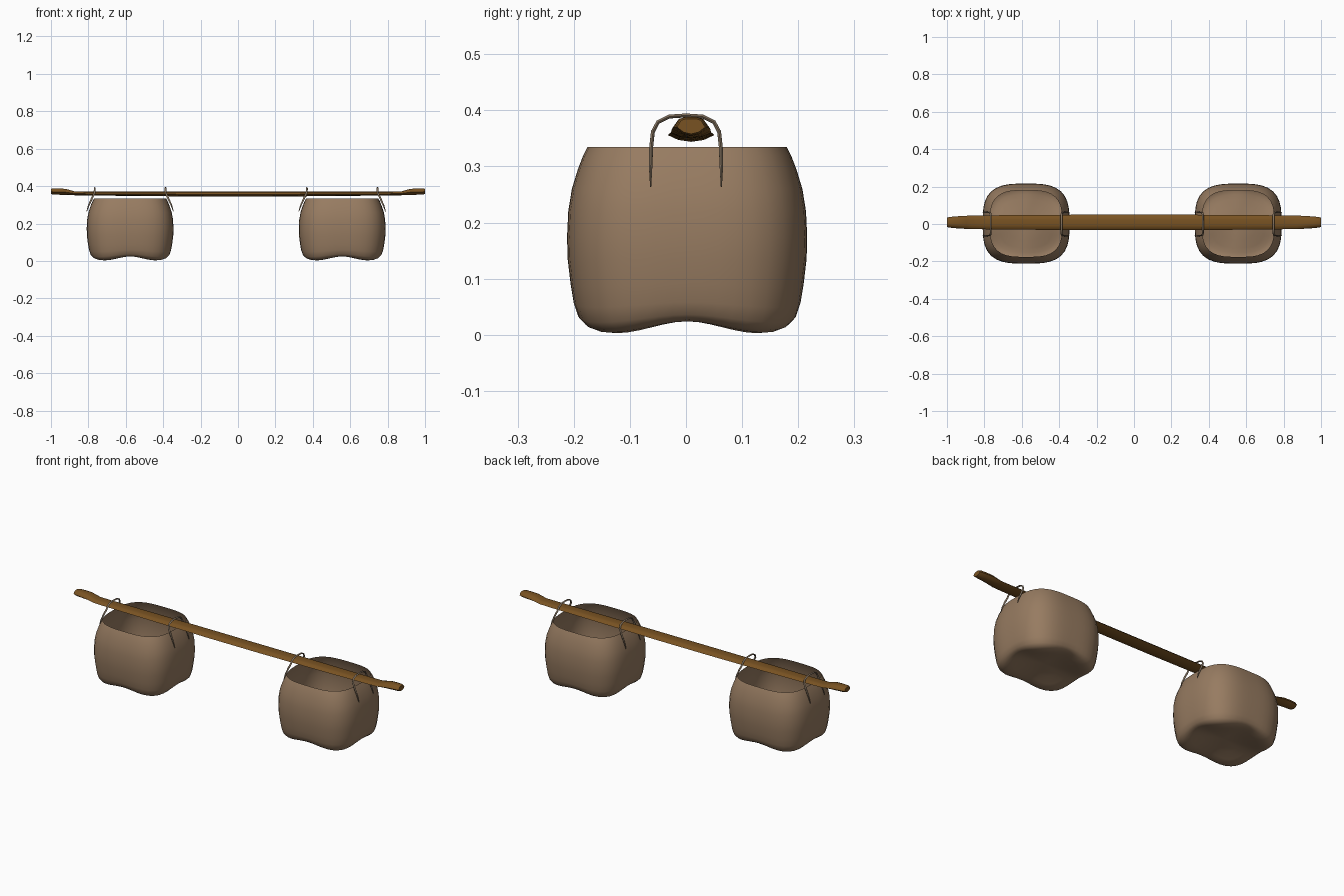
import bpy, bmesh, math
from mathutils import Vector

if "Cube" in bpy.data.objects:
    bpy.data.objects.remove(bpy.data.objects["Cube"])


def material(name, rgb):
    m = bpy.data.materials.new(name)
    m.diffuse_color = (*rgb, 1)
    m.use_nodes = True
    m.node_tree.nodes["Principled BSDF"].inputs["Base Color"].default_value = m.diffuse_color
    return m


WOVEN = material("woven tan", (0.31, 0.20, 0.12))
WOOD = material("brown wood", (0.19, 0.085, 0.016))
ROPE = material("grey brown rope", (0.23, 0.17, 0.115))


def loft(name, rings, mat, cap_start=True, cap_end=True, angle=60):
    """Skin a list of equal-length closed rings."""
    bm = bmesh.new()
    loops = [[bm.verts.new(p) for p in r] for r in rings]
    n = len(loops[0])
    for a, b in zip(loops, loops[1:]):
        for i in range(n):
            j = (i + 1) % n
            bm.faces.new((a[i], a[j], b[j], b[i]))
    if cap_start:
        bm.faces.new(loops[0][::-1])
    if cap_end:
        bm.faces.new(loops[-1])
    bmesh.ops.recalc_face_normals(bm, faces=bm.faces)
    me = bpy.data.meshes.new(name)
    bm.to_mesh(me)
    bm.free()
    me.materials.append(mat)
    ob = bpy.data.objects.new(name, me)
    bpy.context.collection.objects.link(ob)
    bpy.ops.object.select_all(action='DESELECT')
    ob.select_set(True)
    bpy.context.view_layer.objects.active = ob
    bpy.ops.object.shade_smooth_by_angle(angle=math.radians(angle))
    return ob


# Basket: rounded-square rings; (scale, height at sides, drop at corners)
PROFILE = [(0.03, 0.034, 0), (0.2, 0.033, 0.001), (0.4, 0.030, 0.006), (0.6, 0.026, 0.016),
           (0.72, 0.024, 0.021), (0.80, 0.024, 0.020), (0.86, 0.027, 0.018),
           (0.91, 0.036, 0.014), (0.945, 0.058, 0.009), (0.97, 0.09, 0.004),
           (0.995, 0.135, 0), (1.0, 0.175, 0), (0.99, 0.22, 0), (0.96, 0.26, 0),
           (0.91, 0.295, 0), (0.865, 0.32, 0), (0.83, 0.335, 0)]


def basket(name, cx):
    rings = []
    for s, z, drop in PROFILE:
        ring = []
        for i in range(48):
            t = 2 * math.pi * i / 48
            c, d = math.cos(t), math.sin(t)
            r = (abs(c) ** 3.2 + abs(d) ** 3.2) ** (-1 / 3.2)
            low = (1 - math.cos(4 * t)) / 2
            ring.append((cx + s * 0.232 * r * c, 0.002 + s * 0.214 * r * d, z - drop * low))
        rings.append(ring)
    loft(name, rings, WOVEN, cap_end=False)


# Handle: thin arch over the pole with legs spreading down the basket wall
def handle(name, cx, side):
    half = [(0.063, 0.264, 0.232, 0.0015), (0.063, 0.295, 0.222, 0.004),
            (0.062, 0.335, 0.204, 0.005), (0.059, 0.362, 0.191, 0.005),
            (0.050, 0.379, 0.189, 0.005), (0.030, 0.389, 0.189, 0.005)]
    path = [(-y, z, x, r) for y, z, x, r in half] + [(0, 0.391, 0.189, 0.005)] + half[::-1]
    pts = [Vector((cx + side * x, y, z)) for y, z, x, r in path]
    rings = []
    for i, p in enumerate(pts):
        t = (pts[min(i + 1, len(pts) - 1)] - pts[max(i - 1, 0)]).normalized()
        u = Vector((1, 0, 0))
        u = (u - t * u.dot(t)).normalized()
        v = t.cross(u)
        r = path[i][3]
        rings.append([p + u * r * math.cos(a) + v * r * 0.7 * math.sin(a)
                      for a in (k * math.pi / 4 for k in range(8))])
    loft(name, rings, ROPE)


for label, cx in (("left", -0.577), ("right", 0.557)):
    basket(label + "_basket", cx)
    for end, side in (("left", -1), ("right", 1)):
        handle(f"{label}_basket_{end}_handle", cx, side)

# Pole: flattened section with raised, narrowed tips
SECTION = [(1, -0.1), (0.7, 0.8), (0.35, 1), (-0.35, 1), (-0.7, 0.8), (-1, -0.1),
           (-0.55, -0.75), (0, -1), (0.55, -0.75)]
# distance along x, half width, bottom, top
STATIONS = [(0.15, 0.041, 0.344, 0.370), (0.5, 0.040, 0.347, 0.370), (0.8, 0.037, 0.350, 0.370),
            (0.87, 0.036, 0.351, 0.371), (0.895, 0.035, 0.352, 0.378), (0.92, 0.034, 0.353, 0.385),
            (0.96, 0.031, 0.354, 0.388), (0.99, 0.028, 0.355, 0.388), (1.0, 0.025, 0.358, 0.385)]
both = [(-x, w, lo, hi) for x, w, lo, hi in STATIONS[::-1]] + STATIONS
loft("carrying_pole", [[(x, 0.009 + w * a, (lo + hi) / 2 + (hi - lo) / 2 * b) for a, b in SECTION]
                       for x, w, lo, hi in both], WOOD, angle=50)
